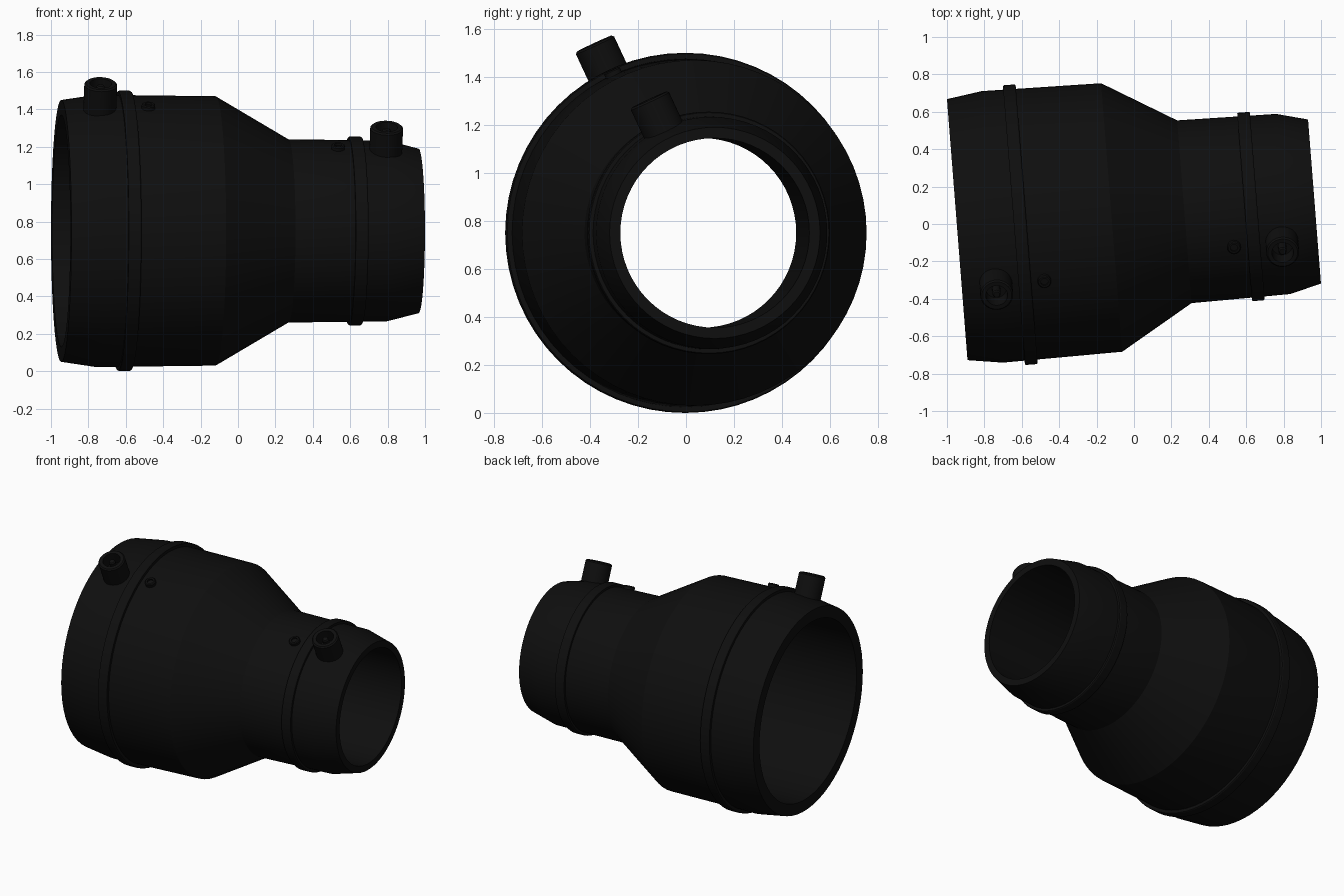
import bpy, bmesh, math
from mathutils import Matrix, Vector

if "Cube" in bpy.data.objects:
    bpy.data.objects.remove(bpy.data.objects["Cube"])

black = bpy.data.materials.new("black plastic")
black.diffuse_color = (0.0045, 0.0045, 0.0045, 1)
black.use_nodes = True
black.node_tree.nodes["Principled BSDF"].inputs["Base Color"].default_value = black.diffuse_color

# The pipe axis lies along local X, yawed slightly about Z
FRAME = Matrix.Translation((0.01, 0.045, 0.75)) @ Matrix.Rotation(math.radians(4.5), 4, 'Z')
TILT = math.radians(25)
X_AXIS = Matrix.Rotation(math.radians(90), 4, 'Y')     # turns local Z into X


def lathe(name, profile, matrix, sides, closed=True):
    """Spin (radius, height) points around Z; closed profiles make a ring."""
    bm = bmesh.new()
    rings = []
    for r, h in profile:
        if r == 0:
            rings.append([bm.verts.new((0, 0, h))] * sides)
        else:
            rings.append([bm.verts.new((r * math.cos(a), r * math.sin(a), h))
                          for a in (2 * math.pi * i / sides for i in range(sides))])
    n = len(rings)
    for k in range(n if closed else n - 1):
        a, b = rings[k], rings[(k + 1) % n]
        for i in range(sides):
            j = (i + 1) % sides
            bm.faces.new(list(dict.fromkeys((a[i], a[j], b[j], b[i]))))
    bmesh.ops.recalc_face_normals(bm, faces=bm.faces)
    me = bpy.data.meshes.new(name)
    bm.to_mesh(me)
    bm.free()
    me.materials.append(black)
    ob = bpy.data.objects.new(name, me)
    ob.matrix_world = matrix
    bpy.context.collection.objects.link(ob)
    bpy.ops.object.select_all(action='DESELECT')
    ob.select_set(True)
    bpy.context.view_layer.objects.active = ob
    bpy.ops.object.shade_smooth_by_angle(angle=math.radians(25))
    return ob


# Reducer body: outer wall, then inner bore
body = [(0.70, -0.958), (0.728, -0.77), (0.72, -0.13), (0.49, 0.26), (0.483, 0.79),
        (0.44, 0.958), (0.395, 0.958), (0.395, 0.26), (0.62, -0.13), (0.62, -0.958)]
lathe("reducer_body", body, FRAME @ X_AXIS, 64)

# Per end: raised band, terminal socket with contact pin, fusion indicator
for end, band_s, band_r, wall, sock_s, sock_top, ind_s, ind_top in (
        ("large", -0.62, 0.75, 0.725, -0.775, 0.87, -0.515, 0.748),
        ("small", 0.617, 0.505, 0.486, 0.767, 0.613, 0.51, 0.508)):
    w = 0.034
    lathe(end + "_end_band",
          [(wall - 0.02, band_s - w), (band_r - 0.004, band_s - w), (band_r, band_s - w + 0.006),
           (band_r, band_s + w - 0.006), (band_r - 0.004, band_s + w), (wall - 0.02, band_s + w)],
          FRAME @ X_AXIS, 64)

    def radial(s):
        return FRAME @ Matrix.Translation((s, 0, 0)) @ Matrix.Rotation(TILT, 4, 'X')

    base = wall - 0.045
    lathe(end + "_terminal_socket",
          [(0, base), (0.088, base), (0.088, sock_top - 0.008), (0.08, sock_top),
           (0.058, sock_top), (0.055, sock_top - 0.09), (0, sock_top - 0.09)],
          radial(sock_s), 32, closed=False)
    lathe(end + "_contact_pin",
          [(0, sock_top - 0.1), (0.022, sock_top - 0.1), (0.022, sock_top - 0.02),
           (0.016, sock_top - 0.012), (0, sock_top - 0.012)],
          radial(sock_s), 16, closed=False)
    lathe(end + "_fusion_indicator",
          [(0, base), (0.036, base), (0.036, ind_top - 0.005), (0.031, ind_top),
           (0.02, ind_top), (0.02, ind_top - 0.012), (0, ind_top - 0.012)],
          radial(ind_s), 24, closed=False)
